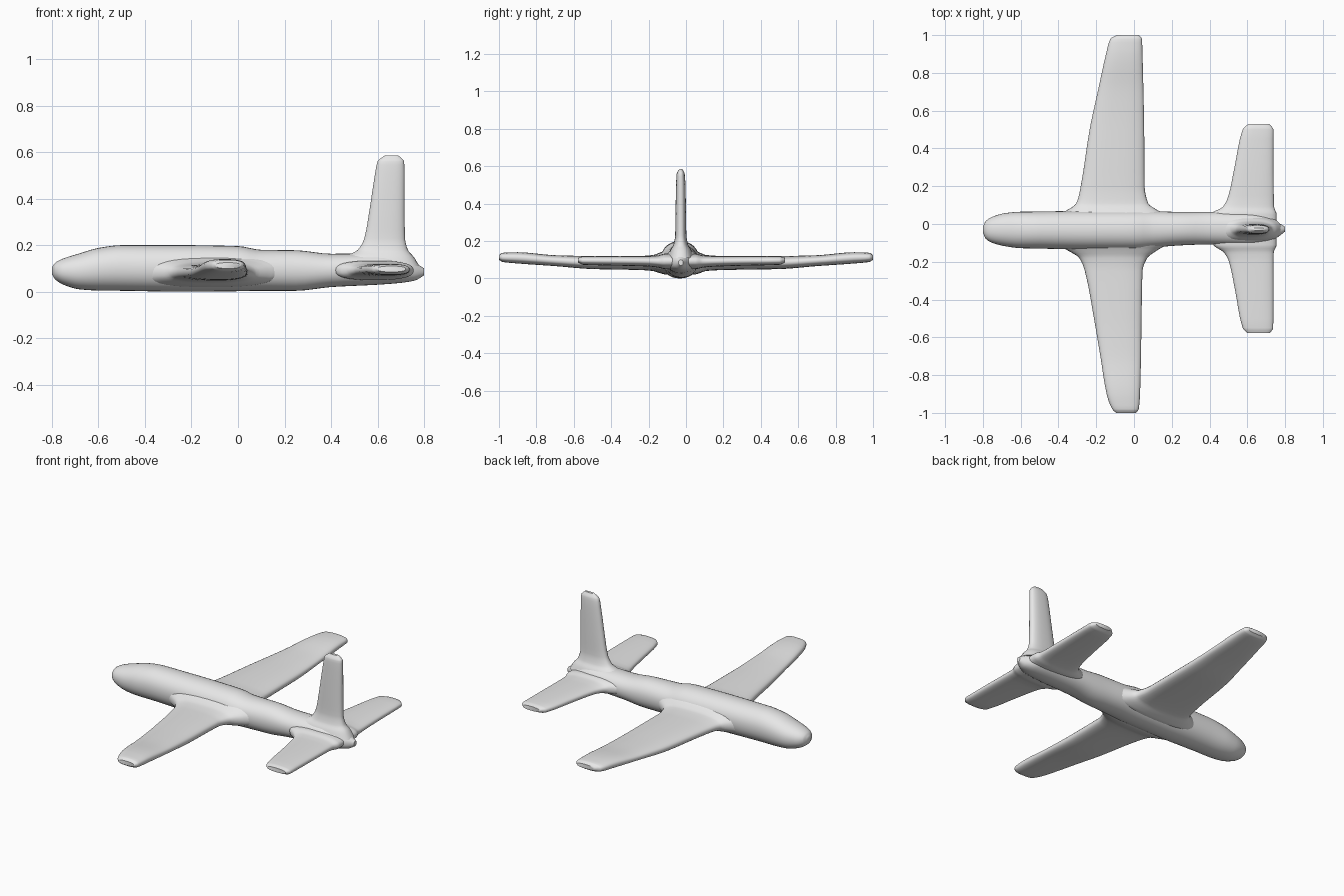
import bpy, bmesh, math

cube = bpy.data.objects.get("Cube")
if cube:
    bpy.data.objects.remove(cube, do_unlink=True)

grey = bpy.data.materials.new("light grey")
grey.use_nodes = True
grey.diffuse_color = (0.8, 0.8, 0.8, 1)
grey.node_tree.nodes["Principled BSDF"].inputs["Base Color"].default_value = (0.8, 0.8, 0.8, 1)


def slopes(s, p):
    """Slopes that let a curve pass smoothly through the points without overshoot."""
    d = [(p[i + 1] - p[i]) / (s[i + 1] - s[i]) for i in range(len(s) - 1)]
    mid = [2 * a * b / (a + b) if a * b > 0 else 0 for a, b in zip(d, d[1:])]
    return [d[0]] + mid + [d[-1]]


def refine(rows, steps):
    """Add smooth in-between sections."""
    cols = list(zip(*rows))
    s = cols[0]
    m = [slopes(s, c) for c in cols[1:]]
    out = []
    for i in range(len(s) - 1):
        h = s[i + 1] - s[i]
        for k in range(steps):
            t = k / steps
            row = [s[i] + h * t]
            for c, g in zip(cols[1:], m):
                row.append((2*t**3 - 3*t**2 + 1) * c[i] + (t**3 - 2*t*t + t) * h * g[i]
                           + (3*t*t - 2*t**3) * c[i + 1] + (t**3 - t*t) * h * g[i + 1])
            out.append(row)
    return out + [list(rows[-1])]


def loft(name, rows, place, power, sides=32, steps=4):
    """Skin rounded sections; each row is station, u min, u max, v min, v max."""
    bm = bmesh.new()
    rings = []
    for s, u0, u1, v0, v1 in refine(rows, steps):
        ring = []
        for k in range(sides):
            a = 2 * math.pi * k / sides
            c, n = math.cos(a), math.sin(a)
            u = (u0 + u1) / 2 + (u1 - u0) / 2 * math.copysign(abs(c) ** (2 / power), c)
            v = (v0 + v1) / 2 + (v1 - v0) / 2 * math.copysign(abs(n) ** (2 / power), n)
            ring.append(bm.verts.new(place(s, u, v)))
        rings.append(ring)
    for a, b in zip(rings, rings[1:]):
        for k in range(sides):
            j = (k + 1) % sides
            bm.faces.new((a[k], a[j], b[j], b[k]))
    bm.faces.new(rings[0])
    bm.faces.new(rings[-1])
    bmesh.ops.recalc_face_normals(bm, faces=bm.faces)
    mesh = bpy.data.meshes.new(name)
    bm.to_mesh(mesh)
    bm.free()
    mesh.materials.append(grey)
    ob = bpy.data.objects.new(name, mesh)
    bpy.context.collection.objects.link(ob)
    bpy.ops.object.select_all(action='DESELECT')
    ob.select_set(True)
    bpy.context.view_layer.objects.active = ob
    bpy.ops.object.shade_smooth_by_angle(angle=math.radians(50))
    return ob


# Fuselage, nose at -x
loft("fuselage", [
    (-0.80, -0.045, -0.015, 0.075, 0.105),
    (-0.785, -0.078, 0.015, 0.052, 0.125),
    (-0.75, -0.10, 0.038, 0.03, 0.143),
    (-0.68, -0.118, 0.058, 0.01, 0.165),
    (-0.60, -0.128, 0.065, 0.005, 0.188),
    (-0.50, -0.13, 0.066, 0.004, 0.20),
    (-0.25, -0.135, 0.07, 0.0, 0.20),
    (0.00, -0.135, 0.07, 0.002, 0.196),
    (0.10, -0.125, 0.068, 0.004, 0.18),
    (0.25, -0.113, 0.064, 0.004, 0.178),
    (0.40, -0.108, 0.064, 0.02, 0.163),
    (0.60, -0.11, 0.06, 0.03, 0.165),
    (0.70, -0.10, 0.045, 0.038, 0.15),
    (0.76, -0.07, 0.01, 0.048, 0.125),
    (0.80, -0.04, -0.015, 0.07, 0.10),
], lambda s, u, v: (s, u, v), 2.15)

# Main wing, one skin from tip to tip with flared roots
loft("main_wing", [
    (-1.00, -0.095, 0.01, 0.10, 0.125),
    (-0.98, -0.115, 0.025, 0.088, 0.137),
    (-0.90, -0.145, 0.032, 0.08, 0.14),
    (-0.70, -0.178, 0.037, 0.066, 0.124),
    (-0.50, -0.212, 0.04, 0.05, 0.12),
    (-0.25, -0.26, 0.045, 0.045, 0.12),
    (-0.18, -0.29, 0.07, 0.04, 0.125),
    (-0.135, -0.36, 0.13, 0.027, 0.14),
    (-0.10, -0.42, 0.18, 0.02, 0.155),
    (0.04, -0.42, 0.18, 0.02, 0.155),
    (0.07, -0.36, 0.13, 0.027, 0.14),
    (0.11, -0.305, 0.075, 0.04, 0.125),
    (0.20, -0.282, 0.056, 0.045, 0.12),
    (0.50, -0.235, 0.054, 0.05, 0.12),
    (0.70, -0.192, 0.05, 0.066, 0.124),
    (0.90, -0.148, 0.045, 0.08, 0.14),
    (0.98, -0.125, 0.042, 0.088, 0.137),
    (1.00, -0.09, 0.025, 0.10, 0.125),
], lambda s, u, v: (u, s, v), 2.6)

# Tailplane
loft("tailplane", [
    (-0.577, 0.60, 0.72, 0.085, 0.11),
    (-0.55, 0.575, 0.737, 0.073, 0.118),
    (-0.35, 0.535, 0.738, 0.068, 0.12),
    (-0.20, 0.503, 0.738, 0.064, 0.12),
    (-0.15, 0.475, 0.74, 0.058, 0.123),
    (-0.11, 0.42, 0.755, 0.05, 0.133),
    (0.05, 0.40, 0.755, 0.05, 0.133),
    (0.09, 0.47, 0.742, 0.058, 0.123),
    (0.15, 0.50, 0.74, 0.063, 0.12),
    (0.30, 0.532, 0.738, 0.068, 0.12),
    (0.50, 0.575, 0.738, 0.073, 0.118),
    (0.53, 0.605, 0.715, 0.085, 0.11),
], lambda s, u, v: (u, s, v), 2.6)

# Upright tail fin with a flared foot
loft("tail_fin", [
    (0.11, 0.42, 0.78, -0.10, 0.045),
    (0.15, 0.46, 0.755, -0.085, 0.03),
    (0.18, 0.515, 0.73, -0.068, 0.012),
    (0.23, 0.543, 0.718, -0.058, 0.002),
    (0.35, 0.565, 0.716, -0.056, 0.0),
    (0.50, 0.588, 0.716, -0.053, -0.003),
    (0.56, 0.60, 0.714, -0.05, -0.007),
    (0.585, 0.63, 0.69, -0.035, -0.02),
], lambda s, u, v: (u, v, s), 2.5)
